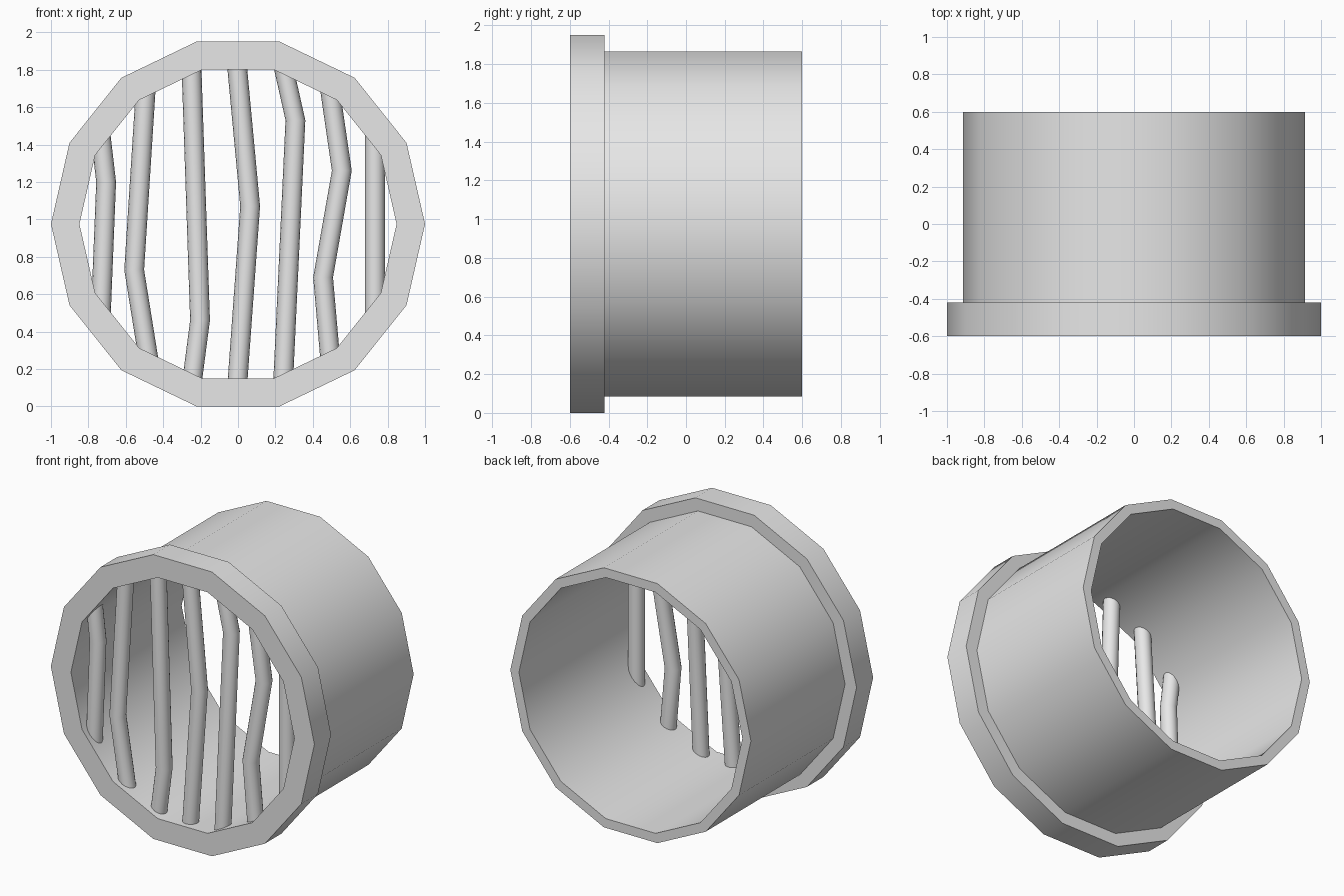
import bpy, bmesh, math

cube = bpy.data.objects.get("Cube")
if cube:
    bpy.data.objects.remove(cube, do_unlink=True)

SIDES = 14
MID_Z = math.sin(math.tau * 3 / SIDES) + 0.0   # ring rests on a flat side
BAR_Y, BAR_R, BAR_SIDES = -0.51, 0.053, 16

grey = bpy.data.materials.new("light grey")
grey.use_nodes = True
grey.diffuse_color = (0.8, 0.8, 0.8, 1)
grey.node_tree.nodes["Principled BSDF"].inputs["Base Color"].default_value = (0.8, 0.8, 0.8, 1)


def finish(bm, name):
    """Turn a bmesh into a smooth object with sharp edges kept."""
    bmesh.ops.recalc_face_normals(bm, faces=bm.faces)
    mesh = bpy.data.meshes.new(name)
    bm.to_mesh(mesh)
    bm.free()
    mesh.materials.append(grey)
    ob = bpy.data.objects.new(name, mesh)
    bpy.context.collection.objects.link(ob)
    bpy.ops.object.select_all(action='DESELECT')
    ob.select_set(True)
    bpy.context.view_layer.objects.active = ob
    bpy.ops.object.shade_smooth_by_angle(angle=math.radians(30))
    return ob


def bridge(bm, a, b):
    n = len(a)
    for i in range(n):
        j = (i + 1) % n
        bm.faces.new((a[i], a[j], b[j], b[i]))


# Flanged sleeve: a closed profile of (radius, y) turned around the y axis
profile = [(1, -0.6), (1, -0.42), (0.913, -0.42), (0.913, 0.6), (0.848, 0.6), (0.848, -0.6)]
bm = bmesh.new()
rings = []
for r, y in profile:
    angles = [math.tau * i / SIDES for i in range(SIDES)]
    rings.append([bm.verts.new((r * math.cos(a), y, MID_Z + r * math.sin(a))) for a in angles])
for k, ring in enumerate(rings):
    bridge(bm, ring, rings[(k + 1) % len(rings)])
finish(bm, "flanged_sleeve")


# Bent bars: round sections stacked along (x, z) points, ends sunk in the flange
def bar(name, path):
    bm = bmesh.new()
    rings = []
    for x, z in path:
        angles = [math.tau * i / BAR_SIDES for i in range(BAR_SIDES)]
        rings.append([bm.verts.new((x + BAR_R * math.cos(a), BAR_Y + BAR_R * math.sin(a), z))
                      for a in angles])
    for a, b in zip(rings, rings[1:]):
        bridge(bm, a, b)
    bm.faces.new(rings[0])
    bm.faces.new(rings[-1])
    finish(bm, name)


bars = {
    "outer_right_bar": [(-0.735, 0.45), (-0.705, 1.2), (-0.74, 1.5)],
    "middle_right_bar": [(-0.475, 0.23), (-0.555, 0.73), (-0.492, 1.72)],
    "inner_right_bar": [(-0.25, 0.1), (-0.203, 0.46), (-0.25, 1.85)],
    "centre_bar": [(-0.005, 0.1), (0.065, 1.07), (-0.008, 1.85)],
    "inner_left_bar": [(0.24, 0.1), (0.307, 1.53), (0.235, 1.85)],
    "middle_left_bar": [(0.495, 0.23), (0.455, 0.69), (0.555, 1.26), (0.488, 1.72)],
    "outer_left_bar": [(0.732, 0.43), (0.732, 1.52)],
}
for name, path in bars.items():
    bar(name, path)
